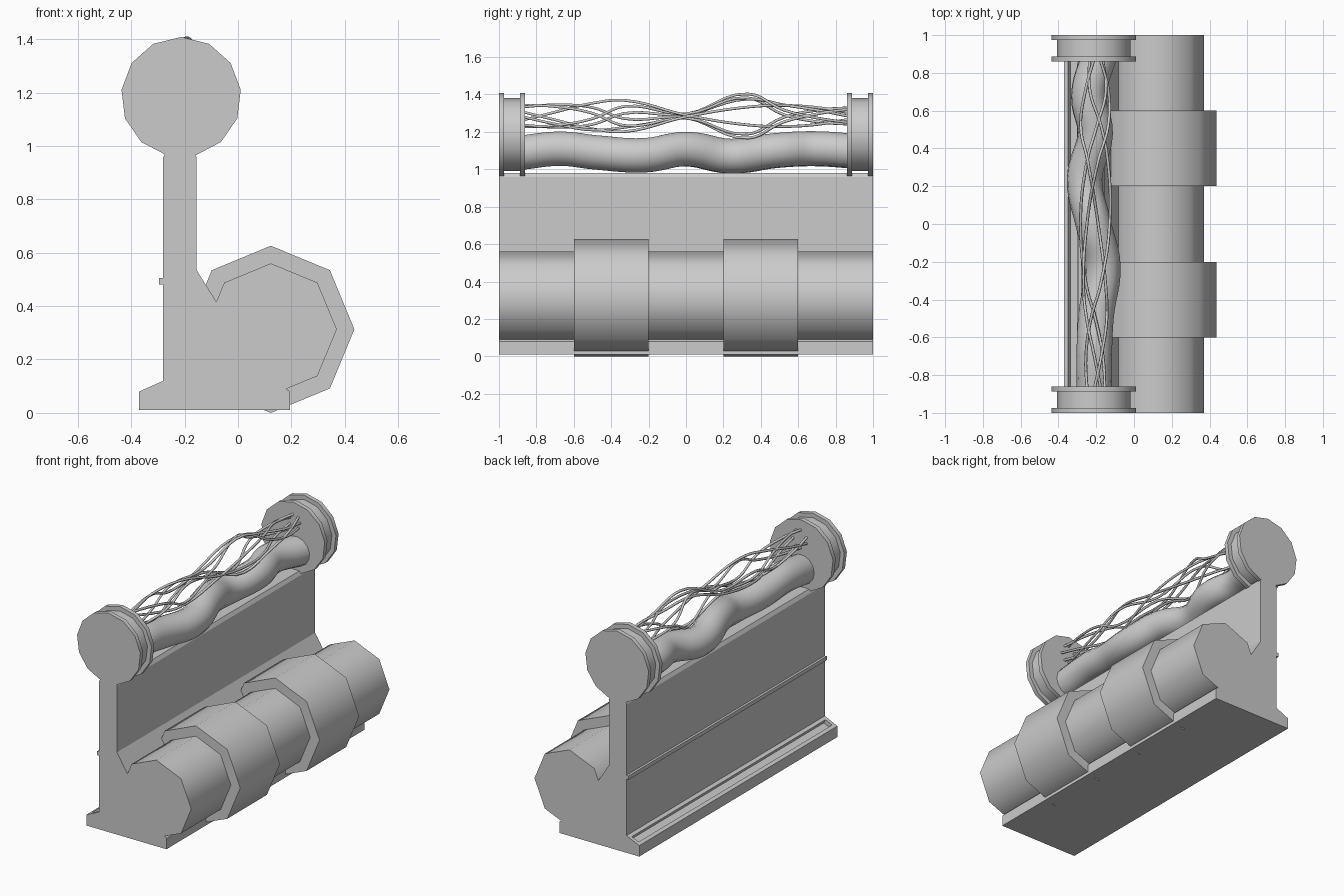
import bpy, bmesh
from math import sin, cos, pi, radians

if "Cube" in bpy.data.objects:
    bpy.data.objects.remove(bpy.data.objects["Cube"])


def finish(name, bm, smooth=None):
    bmesh.ops.recalc_face_normals(bm, faces=bm.faces)
    me = bpy.data.meshes.new(name)
    bm.to_mesh(me)
    bm.free()
    ob = bpy.data.objects.new(name, me)
    bpy.context.collection.objects.link(ob)
    if smooth:
        bpy.ops.object.select_all(action='DESELECT')
        ob.select_set(True)
        bpy.context.view_layer.objects.active = ob
        bpy.ops.object.shade_smooth_by_angle(angle=radians(smooth))
    return ob


def loft(sections):
    """Skin a list of closed 3D loops and cap both ends."""
    bm = bmesh.new()
    loops = [[bm.verts.new(p) for p in s] for s in sections]
    n = len(loops[0])
    for a, b in zip(loops, loops[1:]):
        for i in range(n):
            j = (i + 1) % n
            bm.faces.new((a[i], a[j], b[j], b[i]))
    bm.faces.new(loops[0])
    bm.faces.new(loops[-1])
    return bm


def prism(profile, y0=-1, y1=1):
    return loft([[(x, y, z) for x, z in profile] for y in (y0, y1)])


def turned(cx, cz, sides, rings):
    """Lathe along y: rings are (y, radius), one vertex at the top."""
    return loft([[(cx + r * sin(2 * pi * i / sides), y,
                   cz + r * cos(2 * pi * i / sides)) for i in range(sides)]
                 for y, r in rings])


def cable(name, pts, radius, res):
    cu = bpy.data.curves.new(name, 'CURVE')
    cu.dimensions = '3D'
    cu.bevel_depth = radius
    cu.bevel_resolution = res
    cu.resolution_u = 6
    cu.use_fill_caps = True
    sp = cu.splines.new('BEZIER')
    sp.bezier_points.add(len(pts) - 1)
    for bp, p in zip(sp.bezier_points, pts):
        bp.co = p
        bp.handle_left_type = bp.handle_right_type = 'AUTO'
    ob = bpy.data.objects.new(name, cu)
    bpy.context.collection.objects.link(ob)
    return ob


# Base and upright wall, one extruded profile
bm = prism([(-.37, .01), (.195, .01), (.195, .08), (.17, .095), (.1, .3),
            (-.002, .29), (-.155, .535), (-.155, .958), (-.168, .98),
            (-.267, .98), (-.28, .958), (-.28, .12), (-.37, .08)])
bmesh.ops.recalc_face_normals(bm, faces=bm.faces)
# Long slot sunk in the sloping ledge at the back
ledge = [f for f in bm.faces if f.normal.x < -.1 and f.normal.z > .1
         and f.calc_center_median().z < .2]
bmesh.ops.inset_individual(bm, faces=ledge, thickness=.033)
bmesh.ops.translate(bm, vec=(.012, 0, -.024),
                    verts=bmesh.ops.extrude_discrete_faces(bm, faces=ledge)
                    ['faces'][0].verts)
finish("base_wall", bm)

# Rail on the back of the wall
finish("wall_rail", prism([(-.295, .48), (-.27, .48), (-.27, .505), (-.295, .505)]))

# Octagonal main pipe with two collars
finish("main_pipe", turned(.123, .313, 8, [(-1, .247), (1, .247)]), 60)
for k, y in enumerate((-.6, .2)):
    finish(f"pipe_collar_{k}", turned(.123, .313, 8, [(y, .313), (y + .4, .313)]), 60)

# Flanged end drums, mirrored
for side, s in (("front", -1), ("rear", 1)):
    rings = [(1, .225), (.973, .225), (.973, .197), (.888, .197),
             (.888, .225), (.86, .225)]
    finish(f"end_drum_{side}",
           turned(-.213, 1.183, 13, [(s * y, r) for y, r in rings]), 40)

# Thick winding hose between the drums
cable("winding_hose", [(-.21, -.89, 1.088), (-.21, -.67, 1.11), (-.2, -.48, 1.09),
                       (-.165, -.22, 1.075), (-.215, 0, 1.108), (-.262, .24, 1.07),
                       (-.205, .48, 1.1), (-.24, .68, 1.11), (-.185, .89, 1.098)],
      .094, 5)

# Bundle of thin wires: station = y, x spread, z spread
stations = [(-.89, .05, .06), (-.7, .055, .06), (-.5, .06, .075), (-.33, .065, .09),
            (0, .08, .012), (.33, .07, .12), (.52, .08, .06), (.7, .07, .05),
            (.89, .035, .045)]
for k in range(7):
    turn = 1 if k % 2 else -1
    pts = []
    for i, (y, ax, az) in enumerate(stations):
        a = 2 * pi * k / 7 + turn * .8 * i
        pts.append((-.203 + ax * cos(a), y, 1.285 + az * sin(a)))
    cable(f"wire_{k}", pts, .008, 1)
